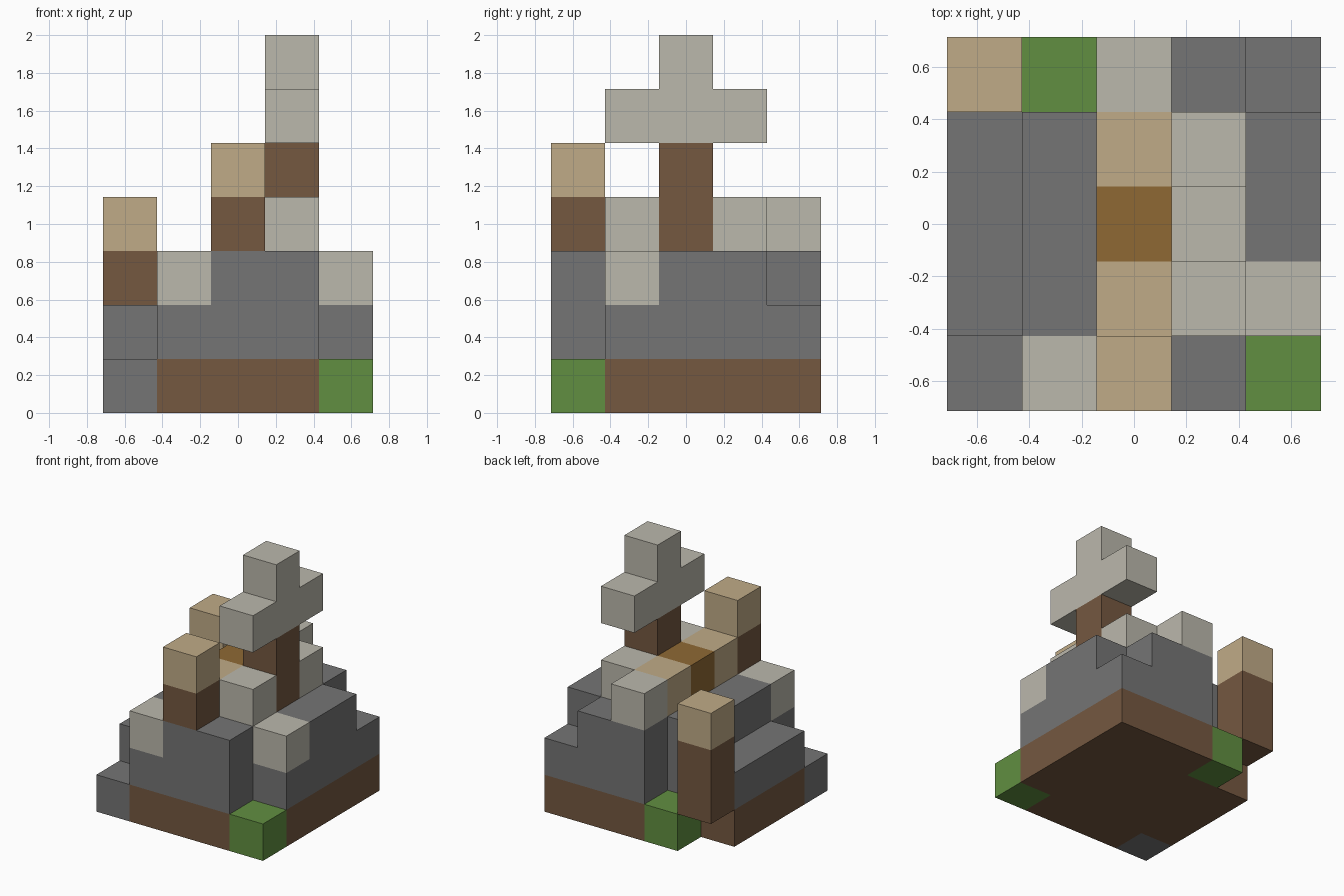
import bpy, bmesh
from mathutils import Vector
from itertools import product

cube = bpy.data.objects.get("Cube")
if cube:
    bpy.data.objects.remove(cube, do_unlink=True)

UNIT = 2 / 7                        # edge of one block
ORIGIN = Vector((-2.5, -2.5, 0))    # five by five blocks, centred


def linear(c):
    c /= 255
    return c / 12.92 if c <= 0.04045 else ((c + 0.055) / 1.055) ** 2.4


def material(name, *rgb):
    m = bpy.data.materials.new(name)
    colour = [linear(c) for c in rgb] + [1]
    m.use_nodes = True
    m.diffuse_color = colour
    bsdf = next(n for n in m.node_tree.nodes if n.type == "BSDF_PRINCIPLED")
    bsdf.inputs["Base Color"].default_value = colour
    bsdf.inputs["Roughness"].default_value = 0.9
    return m


brown = material("brown", 117, 88, 64)
grey = material("dark grey", 117, 117, 117)
pale = material("pale grey", 187, 184, 172)
tan = material("tan", 192, 171, 135)
amber = material("amber", 143, 105, 52)
green = material("green", 97, 143, 65)


def blocks(x, y, z):
    """Grid cells of a box; each argument is a cell number or (first, last)."""
    spans = [(s, s) if isinstance(s, int) else s for s in (x, y, z)]
    return set(product(*(range(a, b + 1) for a, b in spans)))


def joined(*boxes):
    return set().union(*(blocks(*b) for b in boxes))


# Ground layer: soil with grass and stone corners, one corner open
grass = joined((4, 0, 0), (1, 4, 0))
corner = blocks(0, 0, 0)
soil = blocks((0, 4), (0, 4), 0) - grass - corner - blocks(0, 4, 0)

# Stepped stone mound
mound = joined((0, (1, 3), 1), (1, (0, 3), 1), (4, (1, 4), 1),
               ((2, 3), (0, 4), (1, 2)), (1, (1, 3), 2), (4, (2, 3), 2))

parts = [
    ("soil_base", brown, soil),
    ("grass_corners", green, grass),
    ("stone_corner", grey, corner),
    ("stone_mound", grey, mound),
    ("pale_ledge_blocks", pale, joined((1, 0, 2), (4, 1, 2))),
    ("pale_summit_blocks", pale, joined((3, 1, 3), (3, 3, 3), (2, 4, 3))),
    ("tan_summit_blocks", tan, joined((2, 1, 3), (2, 3, 3))),
    ("amber_block", amber, blocks(2, 2, 3)),
    ("front_post", brown, blocks(2, 0, 3)),
    ("front_post_cap", tan, blocks(2, 0, 4)),
    ("back_post", brown, blocks(0, 4, (1, 2))),
    ("back_post_cap", tan, blocks(0, 4, 3)),
    ("centre_mast", brown, blocks(3, 2, (3, 4))),
    ("mast_crosspiece", pale, joined((3, (1, 3), 5), (3, 2, 6))),
]
filled = set().union(*(cells for _, _, cells in parts))


def build(name, mat, cells):
    """Skin the cells, leaving out every face that touches another block."""
    bm = bmesh.new()
    for cell in sorted(cells):
        centre = Vector(cell) + Vector((0.5, 0.5, 0.5))
        for axis, sign in product(range(3), (-1, 1)):
            normal = Vector((0, 0, 0))
            normal[axis] = sign
            if tuple(int(a + b) for a, b in zip(cell, normal)) in filled:
                continue
            u = Vector((0, 0, 0))
            u[(axis + 1) % 3] = 0.5
            v = normal.cross(u)
            mid = centre + normal / 2 + ORIGIN
            ring = (mid - u - v, mid + u - v, mid + u + v, mid - u + v)
            bm.faces.new([bm.verts.new(p * UNIT) for p in ring])
    bmesh.ops.remove_doubles(bm, verts=bm.verts, dist=0.001)
    bmesh.ops.dissolve_limit(bm, angle_limit=0.01, verts=bm.verts, edges=bm.edges)
    mesh = bpy.data.meshes.new(name)
    bm.to_mesh(mesh)
    bm.free()
    mesh.materials.append(mat)
    bpy.context.collection.objects.link(bpy.data.objects.new(name, mesh))


for part in parts:
    build(*part)
